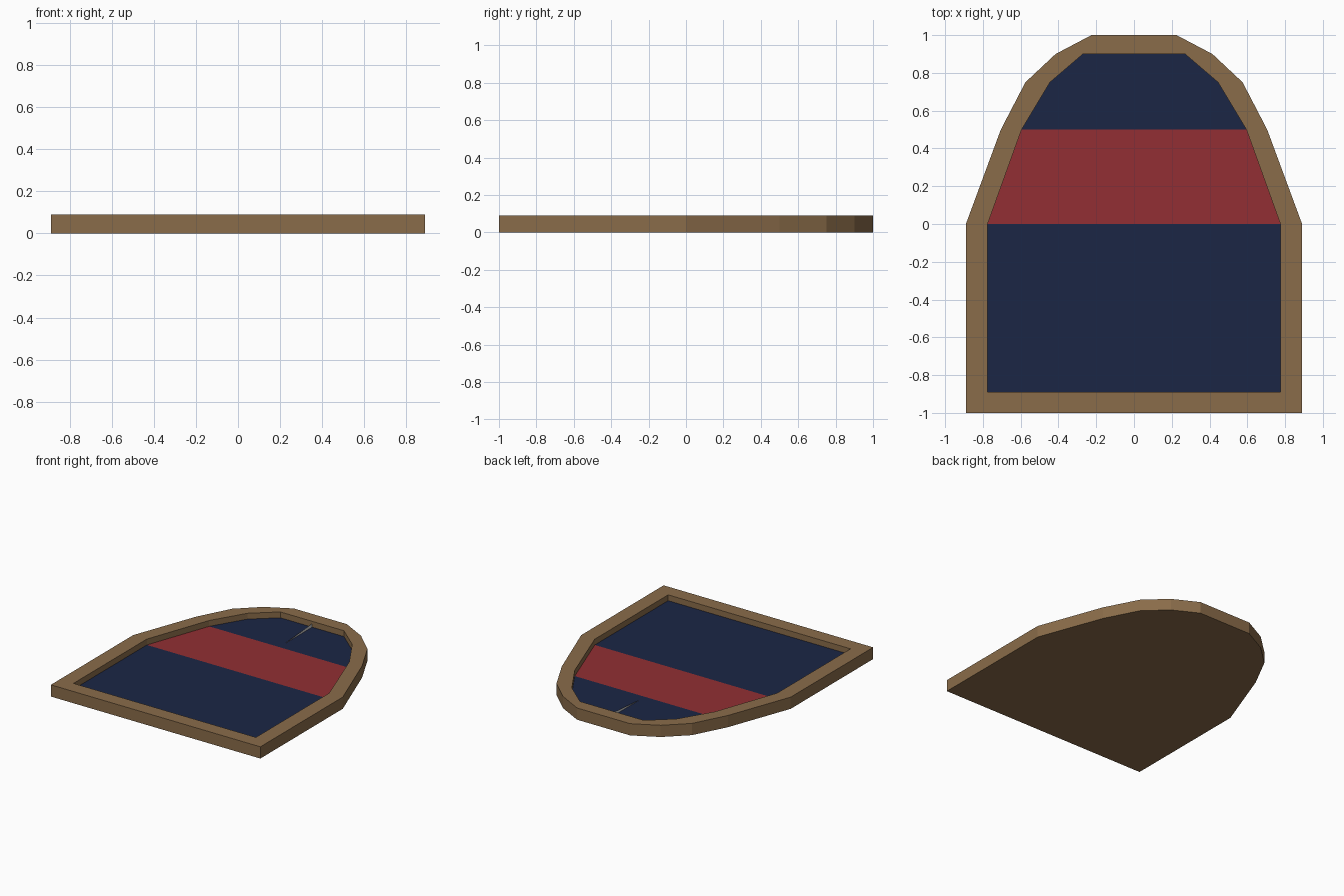
import bpy, bmesh

if "Cube" in bpy.data.objects:
    bpy.data.objects.remove(bpy.data.objects["Cube"])

H, FLOOR = 0.09, 0.045
# right half outlines, front to back (the last inner point repeats to match the outer one)
OUTER = [(0.89, -1), (0.89, 0), (0.705, 0.5), (0.575, 0.75), (0.415, 0.9), (0.225, 1)]
INNER = [(0.775, -0.89), (0.775, 0), (0.595, 0.5), (0.445, 0.75), (0.27, 0.9), (0.27, 0.9)]


def material(name, rgb):
    m = bpy.data.materials.new(name)
    m.diffuse_color = (*rgb, 1)
    m.use_nodes = True
    m.node_tree.nodes["Principled BSDF"].inputs["Base Color"].default_value = m.diffuse_color
    return m


def mirrored(half):
    return half + [(-x, y) for x, y in reversed(half)]


def finish(name, bm, mat=None):
    mesh = bpy.data.meshes.new(name)
    bm.to_mesh(mesh)
    bm.free()
    obj = bpy.data.objects.new(name, mesh)
    bpy.context.collection.objects.link(obj)
    if mat:
        mesh.materials.append(mat)
    return obj


def flat_face(name, points, mat=None):
    bm = bmesh.new()
    bm.faces.new([bm.verts.new(p) for p in points])
    return finish(name, bm, mat)


wood = material("wood", (0.254, 0.150, 0.068))
navy = material("navy", (0.011, 0.019, 0.059))
red = material("red", (0.287, 0.028, 0.033))

# wooden frame: underside, outer wall, top rim and inner wall lofted from four loops
bm = bmesh.new()
loops = [[bm.verts.new((x, y, z)) for x, y in mirrored(half)]
         for half, z in ((OUTER, 0), (OUTER, H), (INNER, H), (INNER, FLOOR))]
bm.faces.new(loops[0][::-1])
for a, b in zip(loops, loops[1:]):
    for i in range(len(a)):
        j = (i + 1) % len(a)
        bm.faces.new((a[i], a[j], b[j], b[i]))
bmesh.ops.remove_doubles(bm, verts=bm.verts, dist=0.0001)
finish("frame", bm, wood)

# coloured bands of the recessed floor
for name, start, end, mat in (("front_panel", 0, 2, navy), ("middle_band", 1, 3, red),
                              ("back_panel", 2, 5, navy)):
    flat_face(name, [(x, y, FLOOR) for x, y in mirrored(INNER[start:end])], mat)

# thin upright fin against the back wall
flat_face("fin", [(0, 0.56, FLOOR), (0, 0.9, FLOOR), (0, 0.9, 0.073)])
